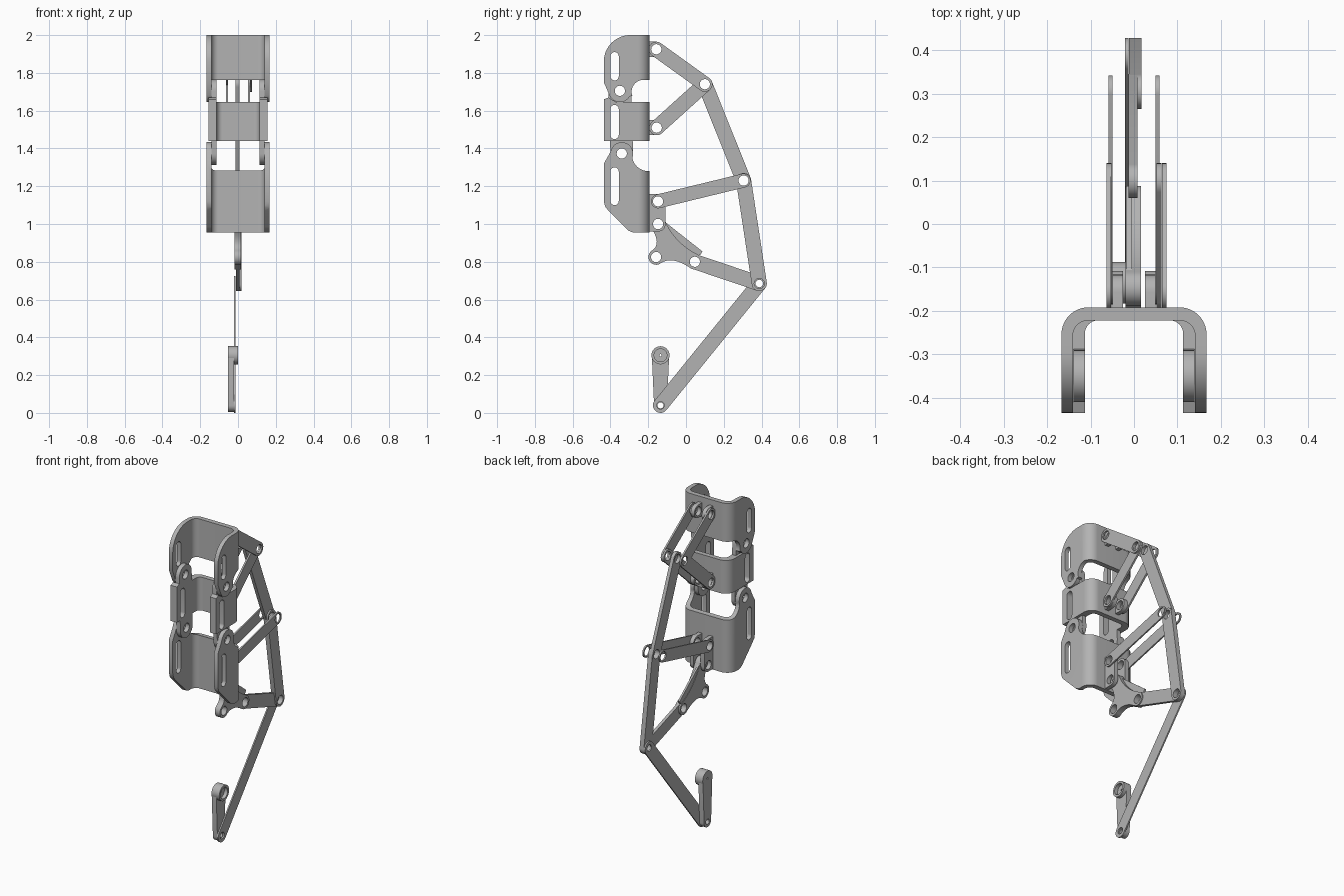
import bpy
import bmesh
from math import cos, sin, pi, radians, atan2
from mathutils import Matrix, Vector

cube = bpy.data.objects.get("Cube")
if cube:
    bpy.data.objects.remove(cube, do_unlink=True)

grey = bpy.data.materials.new("plain grey")
grey.use_nodes = True
grey.diffuse_color = (0.45, 0.45, 0.45, 1)
grey.node_tree.nodes["Principled BSDF"].inputs["Base Color"].default_value = grey.diffuse_color

# Side profiles run in (y, z) and extrude along x
SIDE = Matrix(((0, 0, 1, 0), (1, 0, 0, 0), (0, 1, 0, 0), (0, 0, 0, 1)))
HOLE = 0.027


def arc(c, r, start, end, n=16):
    """Arc points around c, angles in degrees."""
    angles = [radians(start + (end - start) * i / n) for i in range(n + 1)]
    return [(c[0] + r * cos(a), c[1] + r * sin(a)) for a in angles]


def circle(c, r):
    return arc(c, r, 0, 360, 32)[:-1]


def capsule(p, q, r, r2=None):
    a = atan2(q[1] - p[1], q[0] - p[0]) * 180 / pi
    return arc(p, r, a + 90, a + 270) + arc(q, r2 or r, a - 90, a + 90)


def finish(obj):
    mesh = obj.data
    mesh.materials.clear()
    mesh.materials.append(grey)
    mesh.shade_smooth()
    mesh.set_sharp_from_angle(angle=radians(30))


def prism(name, loops, lo, hi, matrix=SIDE):
    """Extrude an outline with holes between two depths."""
    curve = bpy.data.curves.new(name, "CURVE")
    curve.dimensions = "2D"
    curve.fill_mode = "BOTH"
    curve.extrude = (hi - lo) / 2
    for loop in loops:
        spline = curve.splines.new("POLY")
        spline.points.add(len(loop) - 1)
        for point, (u, v) in zip(spline.points, loop):
            point.co = (u, v, 0, 1)
        spline.use_cyclic_u = True
    temp = bpy.data.objects.new(name + " outline", curve)
    bpy.context.scene.collection.objects.link(temp)
    deps = bpy.context.evaluated_depsgraph_get()
    mesh = bpy.data.meshes.new_from_object(temp.evaluated_get(deps))
    bpy.data.objects.remove(temp, do_unlink=True)
    mesh.transform(matrix @ Matrix.Translation((0, 0, (lo + hi) / 2)))
    bm = bmesh.new()
    bm.from_mesh(mesh)
    bmesh.ops.remove_doubles(bm, verts=bm.verts, dist=0.0001)
    bmesh.ops.recalc_face_normals(bm, faces=bm.faces)
    bm.to_mesh(mesh)
    bm.free()
    obj = bpy.data.objects.new(name, mesh)
    bpy.context.scene.collection.objects.link(obj)
    finish(obj)
    return obj


def cuff(name, half, wall, radius, loops):
    """U-shaped band trimmed to a side profile."""
    back, inner = -0.192, -0.222
    r2 = max(radius - wall, 0.03)
    band = (arc((half - radius, back - radius), radius, 0, 90)
            + arc((radius - half, back - radius), radius, 90, 180)
            + [(-half, -0.45), (wall - half, -0.45)]
            + arc((r2 + wall - half, inner - r2), r2, 180, 90)
            + arc((half - wall - r2, inner - r2), r2, 90, 0)
            + [(half - wall, -0.45), (half, -0.45)])
    obj = prism(name, [band], 0.9, 2.1, Matrix.Identity(4))
    trim = prism(name + "_trim", loops, -0.3, 0.3)
    mod = obj.modifiers.new("trim", "BOOLEAN")
    mod.operation, mod.solver, mod.object = "INTERSECT", "EXACT", trim
    deps = bpy.context.evaluated_depsgraph_get()
    mesh = bpy.data.meshes.new_from_object(obj.evaluated_get(deps))
    obj.modifiers.clear()
    obj.data = mesh
    bpy.data.objects.remove(trim, do_unlink=True)
    finish(obj)


def slot(z0, z1):
    return capsule((-0.378, z0 + 0.022), (-0.378, z1 - 0.022), 0.022)


def link(name, p, q, lo, hi, r=0.04, hole=HOLE):
    prism(name, [capsule(p, q, r), circle(p, hole), circle(q, hole)], lo, hi)


# Pivots in (y, z)
upper_hinge, lower_hinge = (-0.35, 1.705), (-0.34, 1.373)
top_pin, mid_pin, low_pin, bell_pin = (-0.157, 1.925), (-0.155, 1.51), (-0.148, 1.12), (-0.148, 1.0)
apex, elbow, knee = (0.1, 1.74), (0.305, 1.23), (0.388, 0.685)
bell_low, bell_back = (-0.158, 0.825), (0.047, 0.8)
foot, motor = (-0.135, 0.04), (-0.135, 0.305)

# Three cuffs
top_profile = ([(-0.18, 1.763), (-0.18, 2.0)] + arc((-0.295, 1.86), 0.14, 90, 180)
               + [(-0.435, 1.75)] + arc(upper_hinge, 0.06, 200, 330)
               + arc((-0.225, 1.7), 0.063, 200, 90))
cuff("top_cuff", 0.167, 0.026, 0.062, [top_profile, circle(upper_hinge, HOLE), slot(1.76, 1.91)])

mid_profile = [(-0.18, 1.44), (-0.18, 1.645), (-0.37, 1.645), (-0.41, 1.67), (-0.435, 1.66),
               (-0.435, 1.44)]
cuff("middle_cuff", 0.155, 0.042, 0.06, [mid_profile, slot(1.45, 1.63)])

low_profile = ([(-0.18, 0.955), (-0.18, 1.28)] + arc((-0.2, 1.365), 0.085, 270, 190)
               + arc(lower_hinge, 0.06, -10, 170)
               + [(-0.435, 1.32), (-0.435, 1.12), (-0.427, 1.09), (-0.41, 1.07), (-0.325, 0.985),
                  (-0.305, 0.965), (-0.28, 0.955)])
cuff("lower_cuff", 0.167, 0.026, 0.062, [low_profile, circle(lower_hinge, HOLE), slot(1.1, 1.3)])

for side, s in (("left", 1), ("right", -1)):
    def span(a, b):
        return sorted((s * a, s * b))

    # Hinge ears of the middle cuff
    prism(side + "_hinge_ear", [capsule(upper_hinge, lower_hinge, 0.06), slot(1.45, 1.63),
                                circle(upper_hinge, HOLE), circle(lower_hinge, HOLE)], *span(0.113, 0.139))
    # Clevis prongs on the backs of the cuffs
    for label, pins in (("top", [top_pin]), ("middle", [mid_pin]), ("lower", [bell_pin, low_pin])):
        y, low, high = pins[0][0], pins[0][1], pins[-1][1]
        outline = ([(-0.2, low - 0.04)] + arc((y, low), 0.04, -90, 0, 8)
                   + arc((y, high), 0.04, 0, 90, 8) + [(-0.2, high + 0.04)])
        prism(f"{side}_{label}_prong", [outline] + [circle(p, HOLE) for p in pins], *span(0.025, 0.05))
    # Paired side links
    outer = 0.064 if s > 0 else 0.0525
    link(side + "_top_link", top_pin, apex, *span(outer, outer + 0.0105))
    link(side + "_middle_link", mid_pin, apex, *span(0.052, 0.063))
    link(side + "_lower_link", low_pin, elbow, *span(0.05, 0.059), r=0.037)

# Central chain of links
link("upper_spine_link", apex, elbow, -0.013, 0.008)
link("lower_spine_link", elbow, knee, -0.0115, 0.0175)
link("bell_link", bell_back, knee, -0.0105, 0.0085)
link("drive_rod", knee, foot, -0.021, -0.0125, hole=0.02)

# Three-armed bell crank with hollowed sides
lobes = [Vector(p) for p in (bell_pin, bell_low, bell_back)]
centre = sum(lobes, Vector((0, 0))) / 3
arms = []
for p in lobes:
    a = atan2(p.y - centre.y, p.x - centre.x) * 180 / pi
    arms.append([Vector(v) for v in arc(p, 0.041, a - 95, a + 95)])
outline = []
for i, arm in enumerate(arms):
    start, end = arm[-1], arms[(i + 1) % 3][0]
    bend = ((start + end) / 2).lerp(centre, 0.55)
    outline += arm
    for k in range(1, 10):
        t = k / 10
        outline.append(start * (1 - t) ** 2 + bend * 2 * t * (1 - t) + end * t * t)
prism("bell_crank", [outline] + [circle(p, HOLE) for p in lobes], -0.019, 0.016)
prism("bell_web", [[(-0.11, 1.01), (0.087, 0.855), (0.075, 0.835), (0.02, 0.835), (-0.06, 0.87),
                    (-0.12, 0.95)]], -0.017, -0.005)

# Motor crank with a cupped boss
prism("motor_crank", [capsule(motor, foot, 0.046, 0.034), circle(foot, 0.016), circle(motor, 0.006)],
      -0.053, -0.022)
prism("motor_boss", [circle(motor, 0.048), circle(motor, 0.034)], -0.053, 0.0)
